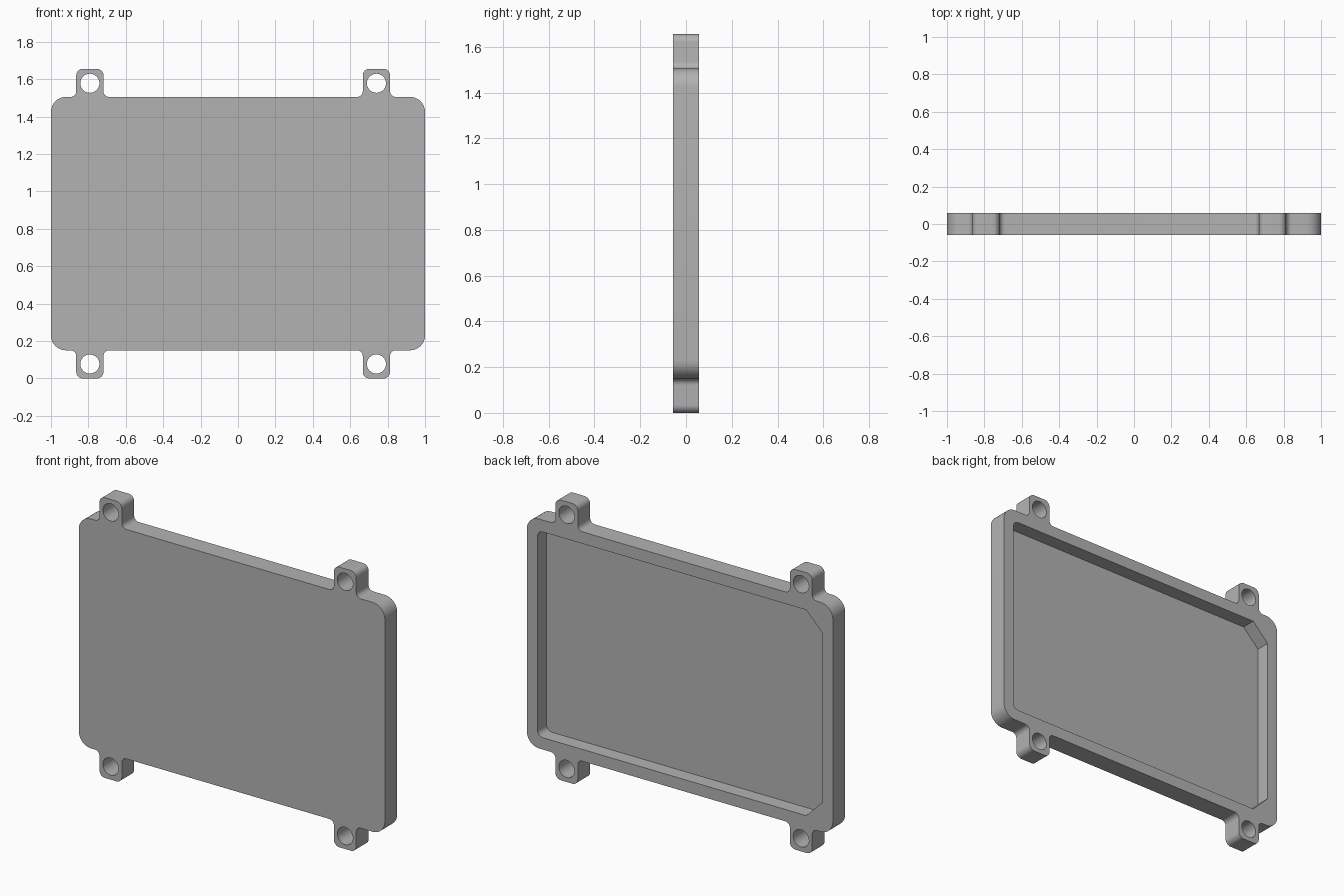
import bpy, bmesh, math
from mathutils import Vector

cube = bpy.data.objects.get("Cube")
if cube:
    bpy.data.objects.remove(cube, do_unlink=True)

HALF_DEPTH = 0.0575
BOTTOM, TOP, HEIGHT = 0.15, 1.505, 1.655
TAB_CENTRES = (-0.792, 0.74)
TAB_HALF = 0.073
FLOOR_Y = -0.027        # inner floor of the recess

grey = bpy.data.materials.new("plain grey")
grey.use_nodes = True
grey.diffuse_color = (0.45, 0.45, 0.45, 1)
grey.node_tree.nodes["Principled BSDF"].inputs["Base Color"].default_value = grey.diffuse_color


def rounded(corners, steps=8):
    """Replace each (x, z, radius) corner by a tangent arc."""
    points = []
    for i, (x, z, r) in enumerate(corners):
        p = Vector((x, z))
        if r == 0:
            points.append(p)
            continue
        a = (Vector(corners[i - 1][:2]) - p).normalized()
        b = (Vector(corners[(i + 1) % len(corners)][:2]) - p).normalized()
        half = a.angle(b) / 2
        centre = p + (a + b).normalized() * r / math.sin(half)
        start = p + a * r / math.tan(half) - centre
        end = p + b * r / math.tan(half) - centre
        sweep = math.pi - 2 * half
        for k in range(steps + 1):
            t = k / steps
            points.append(centre + (start * math.sin((1 - t) * sweep)
                                    + end * math.sin(t * sweep)) / math.sin(sweep))
    return points


def prism(name, outline, y0, y1):
    """Extrude an x-z outline from y0 to y1."""
    bm = bmesh.new()
    face = bm.faces.new([bm.verts.new((p.x, y0, p.y)) for p in outline])
    extruded = bmesh.ops.extrude_face_region(bm, geom=[face])["geom"]
    moved = [v for v in extruded if isinstance(v, bmesh.types.BMVert)]
    bmesh.ops.translate(bm, verts=moved, vec=(0, y1 - y0, 0))
    bmesh.ops.recalc_face_normals(bm, faces=bm.faces)
    mesh = bpy.data.meshes.new(name)
    bm.to_mesh(mesh)
    bm.free()
    mesh.materials.append(grey)
    obj = bpy.data.objects.new(name, mesh)
    bpy.context.collection.objects.link(obj)
    return obj


# Tray outline with four mounting tabs, each blended into the edge
def edge_with_tabs(base, tip):
    side = [(-1, base, 0.08)]
    for c in TAB_CENTRES:
        l, r = c - TAB_HALF, c + TAB_HALF
        side += [(l, base, 0.03), (l, tip, 0.035), (r, tip, 0.035), (r, base, 0.03)]
    return side + [(1, base, 0.08)]


outline = edge_with_tabs(BOTTOM, 0) + edge_with_tabs(TOP, HEIGHT)[::-1]
tray = prism("tray_with_tabs", rounded(outline), -HALF_DEPTH, HALF_DEPTH)

# Recess open at the back: chamfered corners on one side, rounded on the other
m, c = 0.07, 0.105
x0, x1, z0, z1 = m - 1, 1 - m, BOTTOM + m, TOP - m
recess = [(x0 + c, z0, 0), (x1, z0, 0.035), (x1, z1, 0.035),
          (x0 + c, z1, 0), (x0, z1 - c, 0), (x0, z0 + c, 0)]
cutters = [prism("recess_cutter", rounded(recess), FLOOR_Y, 0.2)]

# Screw holes through the tabs
for x in TAB_CENTRES:
    for z in (0.077, HEIGHT - 0.077):
        ring = [Vector((x + 0.051 * math.cos(a), z + 0.051 * math.sin(a)))
                for a in (math.tau * k / 40 for k in range(40))]
        cutters.append(prism("hole_cutter", ring, -0.2, 0.2))

for cutter in cutters:
    cutter.hide_render = True
    cut = tray.modifiers.new("cut", "BOOLEAN")
    cut.operation, cut.solver, cut.object = "DIFFERENCE", "EXACT", cutter

# Bake the cuts and drop the cutters
bpy.context.view_layer.update()
baked = bpy.data.meshes.new_from_object(tray.evaluated_get(bpy.context.evaluated_depsgraph_get()))
tray.modifiers.clear()
tray.data = baked
for cutter in cutters:
    bpy.data.objects.remove(cutter, do_unlink=True)

bpy.ops.object.select_all(action="DESELECT")
tray.select_set(True)
bpy.context.view_layer.objects.active = tray
bpy.ops.object.shade_smooth_by_angle(angle=math.radians(30))
